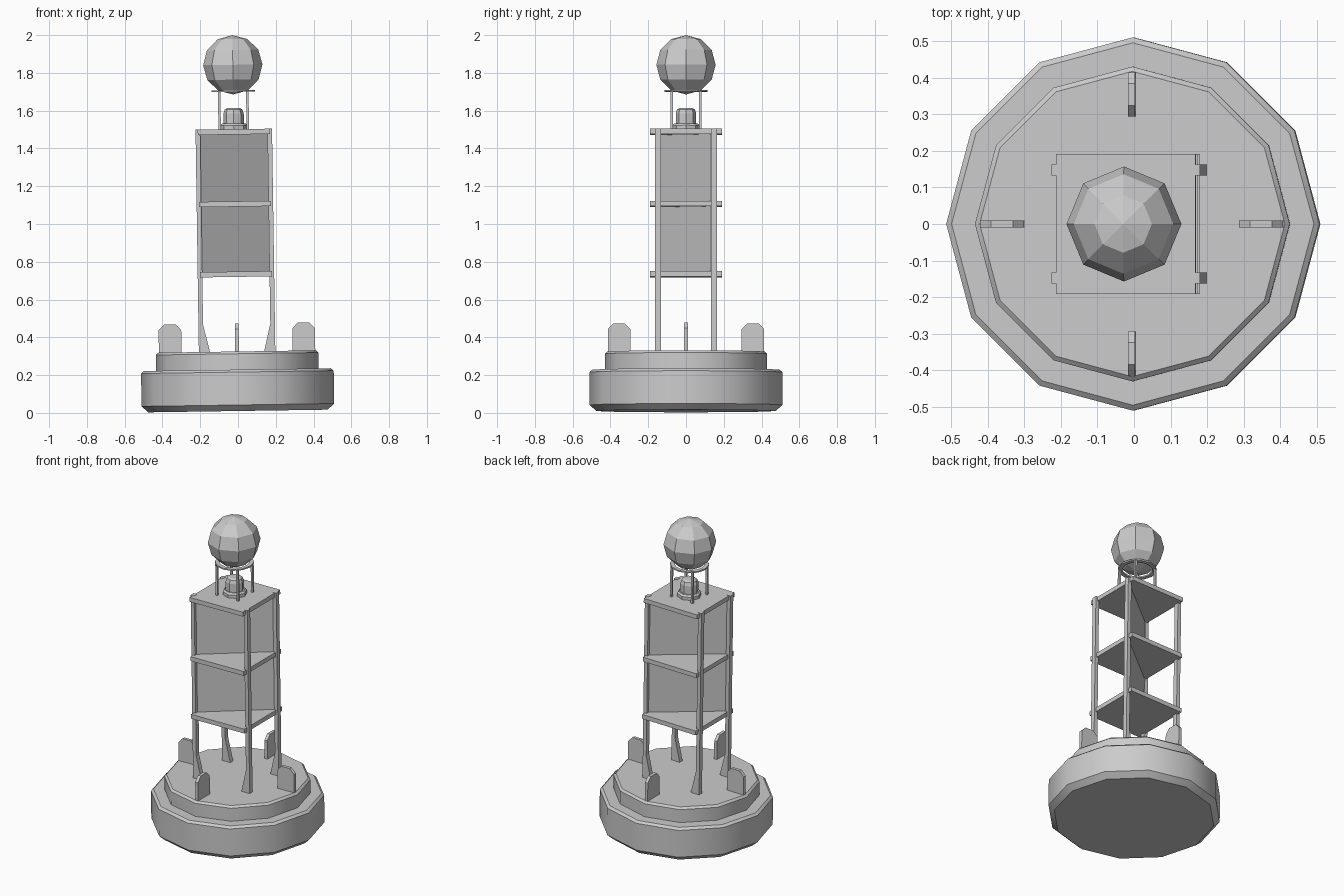
import bpy, bmesh, math
from mathutils import Matrix, Vector

if "Cube" in bpy.data.objects:
    bpy.data.objects.remove(bpy.data.objects["Cube"])

TILT = -0.0149  # the whole buoy leans slightly to the left


def finish(name, bm, smooth=False):
    bmesh.ops.recalc_face_normals(bm, faces=bm.faces)
    me = bpy.data.meshes.new(name)
    bm.to_mesh(me)
    bm.free()
    ob = bpy.data.objects.new(name, me)
    bpy.context.collection.objects.link(ob)
    ob.rotation_euler = (0, TILT, 0)
    if smooth:
        bpy.ops.object.select_all(action='DESELECT')
        bpy.context.view_layer.objects.active = ob
        ob.select_set(True)
        bpy.ops.object.shade_smooth_by_angle(angle=math.radians(32))
    return ob


def lathe(name, profile, sides, closed=False, smooth=False):
    """Revolve (radius, z) points; caps the ends unless the profile is a closed loop."""
    bm = bmesh.new()
    rings = [[bm.verts.new((r * math.cos(2 * math.pi * i / sides),
                            r * math.sin(2 * math.pi * i / sides), z))
              for i in range(sides)] for r, z in profile]
    pairs = list(zip(rings, rings[1:]))
    if closed:
        pairs.append((rings[-1], rings[0]))
    else:
        bm.faces.new(rings[0])
        bm.faces.new(rings[-1])
    for a, b in pairs:
        for i in range(sides):
            j = (i + 1) % sides
            bm.faces.new((a[i], a[j], b[j], b[i]))
    return finish(name, bm, smooth)


def slab(name, outline, y0, y1, matrix=Matrix()):
    """Extrude an xz outline from y0 to y1, then transform it."""
    bm = bmesh.new()
    face = bm.faces.new([bm.verts.new((x, y0, z)) for x, z in outline])
    ext = bmesh.ops.extrude_face_region(bm, geom=[face])
    verts = [v for v in ext['geom'] if isinstance(v, bmesh.types.BMVert)]
    bmesh.ops.translate(bm, verts=verts, vec=(0, y1 - y0, 0))
    bm.transform(matrix)
    return finish(name, bm)


def rect(x0, x1, z0, z1):
    return [(x0, z0), (x1, z0), (x1, z1), (x0, z1)]


# Floating hull: wide drum and raised deck
lathe("hull", [(0.475, 0.01), (0.51, 0.042), (0.51, 0.216), (0.495, 0.229)], 12, smooth=True)
lathe("deck", [(0.43, 0.22), (0.43, 0.313), (0.417, 0.325)], 12, smooth=True)

# Four lifting lugs around the deck
lug = [(0.294, 0.31), (0.414, 0.31), (0.414, 0.443), (0.384, 0.474), (0.324, 0.474), (0.294, 0.443)]
for i in range(4):
    slab(f"lifting_lug_{i + 1}", lug, -0.01, 0.01, Matrix.Rotation(i * math.pi / 2, 4, 'Z'))

# Tower legs with flared feet
leg = [(0.2025, 0.31), (0.2025, 1.504), (0.178, 1.504), (0.178, 0.47), (0.14, 0.31)]
for sx in (-1, 1):
    for sy in (-1, 1):
        slab(f"leg_{'right' if sx > 0 else 'left'}_{'back' if sy > 0 else 'front'}",
             leg, 0.133, 0.163, Matrix.Diagonal((sx, sy, 1, 1)))

# Square platforms
for n, z in (("lower", 0.72), ("middle", 1.092), ("upper", 1.474)):
    slab(n + "_platform", rect(-0.191, 0.191, z, z + 0.028), -0.191, 0.191)

# Diagonal radar reflector panels between the platforms
ang = math.atan2(0.15, 0.19)
half = math.hypot(0.15, 0.19)
for n, z0, z1 in (("lower", 0.745, 1.095), ("upper", 1.117, 1.477)):
    slab(n + "_diagonal_panel", rect(-half, half, z0, z1), -0.003, 0.003,
         Matrix.Rotation(ang, 4, 'Z'))

# Lantern on the top platform
lathe("lantern_base", [(0.072, 1.5), (0.072, 1.522), (0.062, 1.532)], 8)
lathe("lantern", [(0.054, 1.53), (0.054, 1.585), (0.047, 1.606), (0.034, 1.614)], 8)

# Topmark supports: four posts and a ring
for sx in (-1, 1):
    for sy in (-1, 1):
        slab(f"topmark_post_{'right' if sx > 0 else 'left'}_{'back' if sy > 0 else 'front'}",
             rect(0.068, 0.081, 1.495, 1.705), 0.068, 0.081, Matrix.Diagonal((sx, sy, 1, 1)))
lathe("topmark_ring", [(0.09, 1.7), (0.115, 1.7), (0.115, 1.709), (0.09, 1.709)], 12, closed=True)

# Ball topmark
bm = bmesh.new()
bmesh.ops.create_uvsphere(bm, u_segments=8, v_segments=6, radius=0.157,
                          matrix=Matrix.Translation(Vector((0, 0, 1.843))))
finish("topmark_ball", bm)
